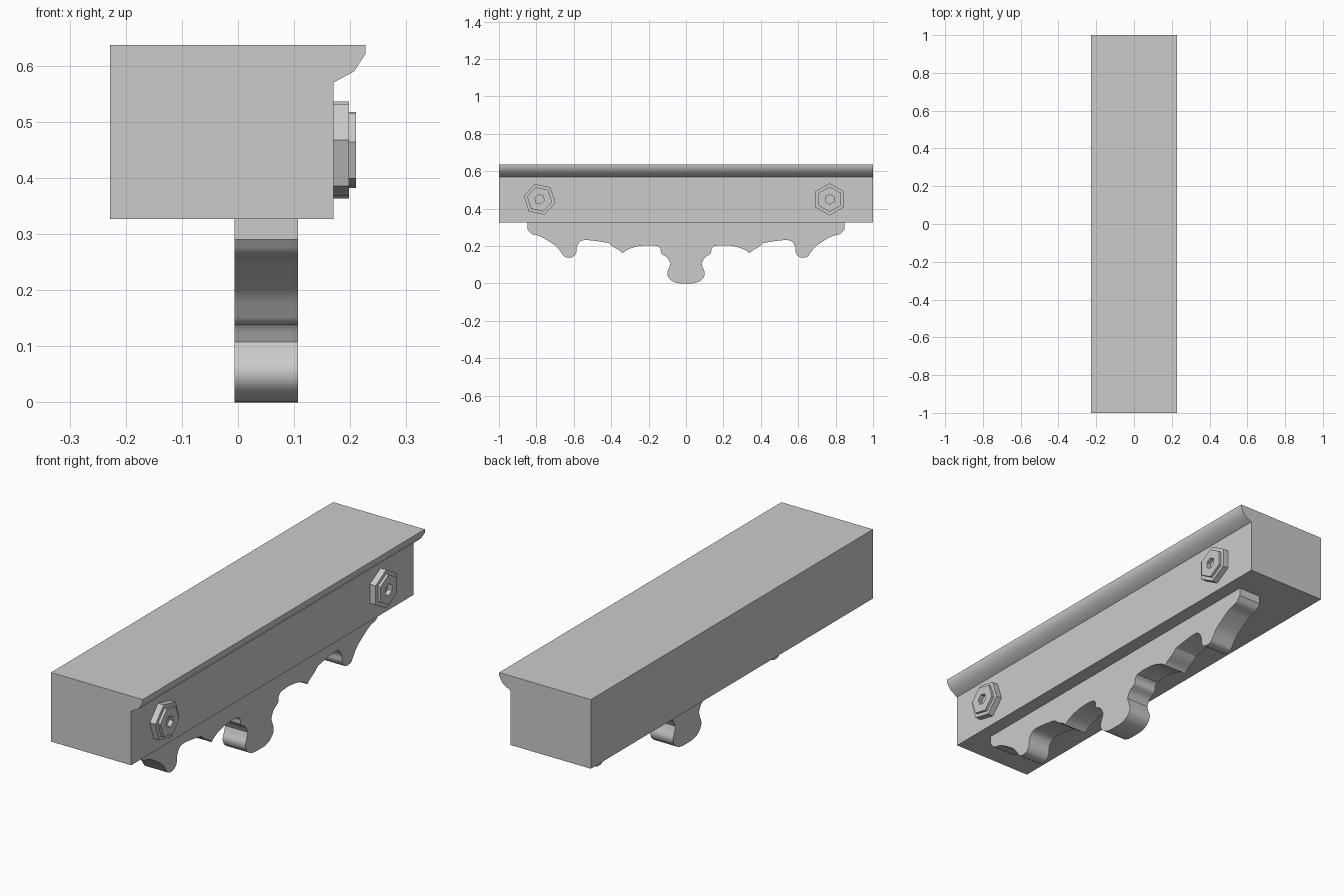
import bpy
import bmesh
import math
from mathutils import Vector

cube = bpy.data.objects.get("Cube")
if cube:
    bpy.data.objects.remove(cube, do_unlink=True)

# Single plain material
grey = bpy.data.materials.new("plain grey")
grey.use_nodes = True
colour = (0.6, 0.6, 0.6, 1)
grey.diffuse_color = colour
grey.node_tree.nodes["Principled BSDF"].inputs["Base Color"].default_value = colour


def finish(name, bm, smooth_angle=None):
    """Turn a bmesh into a named object with the shared material."""
    bmesh.ops.recalc_face_normals(bm, faces=bm.faces)
    mesh = bpy.data.meshes.new(name)
    bm.to_mesh(mesh)
    bm.free()
    mesh.materials.append(grey)
    obj = bpy.data.objects.new(name, mesh)
    bpy.context.collection.objects.link(obj)
    if smooth_angle:
        bpy.ops.object.select_all(action='DESELECT')
        obj.select_set(True)
        bpy.context.view_layer.objects.active = obj
        bpy.ops.object.shade_smooth_by_angle(angle=math.radians(smooth_angle))
    return obj


def extrude_profile(name, points, offset, smooth_angle=None):
    """Make a solid by sweeping a closed outline along an offset."""
    bm = bmesh.new()
    face = bm.faces.new([bm.verts.new(p) for p in points])
    swept = bmesh.ops.extrude_face_region(bm, geom=[face], use_keep_orig=True)
    moved = [v for v in swept["geom"] if isinstance(v, bmesh.types.BMVert)]
    bmesh.ops.translate(bm, verts=moved, vec=offset)
    return finish(name, bm, smooth_angle)


def smooth_run(points, steps=4):
    """Round a run of points with a Catmull-Rom curve, keeping its ends."""
    pts = [Vector(p) for p in points]
    pts = [pts[0] * 2 - pts[1]] + pts + [pts[-1] * 2 - pts[-2]]
    out = []
    for a, b, c, d in zip(pts, pts[1:], pts[2:], pts[3:]):
        for i in range(steps):
            t = i / steps
            out.append((b * 2 + (c - a) * t + (a * 2 - b * 5 + c * 4 - d) * t ** 2
                        + (b * 3 - a - c * 3 + d) * t ** 3) / 2)
    return out + [pts[-2]]


# Beam with a moulded lip along its top edge
beam_outline = [(-.228, .327), (.17, .327), (.17, .57), (.207, .59),
                (.227, .621), (.227, .637), (-.228, .637)]
extrude_profile("beam", [(x, -1, z) for x, z in beam_outline], (0, 2, 0), 35)

# Scalloped bracket: half outline as curved runs that meet at sharp corners
runs = [
    [(-.847, .29), (-.825, .265), (-.783, .254), (-.735, .227), (-.69, .195),
     (-.665, .163), (-.65, .144), (-.628, .138), (-.602, .144), (-.586, .168),
     (-.584, .195), (-.568, .222), (-.54, .232), (-.48, .227), (-.414, .216)],
    [(-.414, .216), (-.388, .195), (-.355, .176), (-.34, .162)],
    [(-.34, .162), (-.318, .178), (-.29, .19), (-.25, .2), (-.195, .204), (-.15, .2)],
    [(-.15, .2), (-.136, .185), (-.132, .16), (-.102, .138), (-.086, .112)],
    [(-.086, .112), (-.078, .09), (-.095, .062), (-.094, .032), (-.068, .01),
     (-.035, .001), (0, 0)],
]
# Mirror the lower bulb outward so the neck stays narrower than the foot
runs[3][-2:] = [(-.1, .138), (-.083, .108)]
runs[4][:3] = [(-.083, .108), (-.09, .085), (-.1, .058)]
half = [Vector((-.847, .327))]
for run in runs:
    half += smooth_run(run)[:-1]
outline = half + [Vector((0, 0))] + [Vector((-p.x, p.y)) for p in reversed(half)]
extrude_profile("scalloped_bracket", [(-.006, p.x, p.y) for p in outline],
                (.113, 0, 0), 30)


# Stepped hexagonal bolt with a recessed socket
def hex_bolt(name, y, turn):
    bm = bmesh.new()
    rings = []
    for radius, x in [(.0865, .17), (.0865, .198), (.068, .198),
                      (.068, .21), (.026, .21), (.026, .19)]:
        angles = [math.radians(turn + 60 * i) for i in range(6)]
        rings.append([bm.verts.new((x, y + radius * math.cos(a),
                                    .45 + radius * math.sin(a))) for a in angles])
    for low, high in zip(rings, rings[1:]):
        for i in range(6):
            j = (i + 1) % 6
            bm.faces.new((low[i], low[j], high[j], high[i]))
    bm.faces.new(rings[0])
    bm.faces.new(rings[-1])
    finish(name, bm)


hex_bolt("front_bolt", -.783, 48)
hex_bolt("back_bolt", .768, 30)
